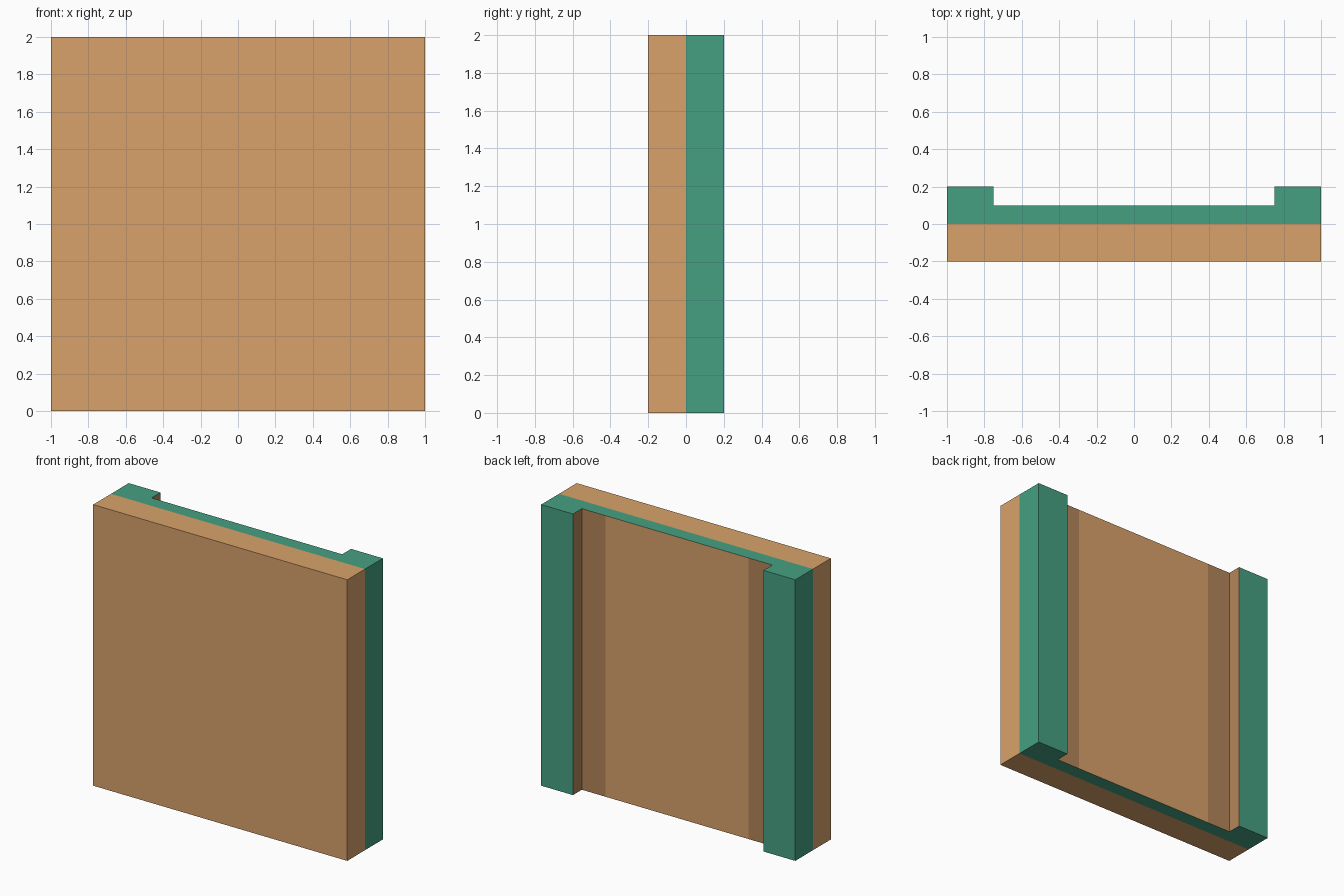
import bpy, bmesh

if "Cube" in bpy.data.objects:
    bpy.data.objects.remove(bpy.data.objects["Cube"])


def material(name, rgb):
    m = bpy.data.materials.new(name)
    m.diffuse_color = (*rgb, 1)
    m.use_nodes = True
    m.node_tree.nodes["Principled BSDF"].inputs["Base Color"].default_value = m.diffuse_color
    return m


brown = material("brown", (0.694, 0.361, 0.147))
dark_brown = material("dark_brown", (0.451, 0.239, 0.100))
green = material("green", (0.061, 0.352, 0.223))


def extrude_profile(name, profile, side_mats, cap_mat, height=2.0):
    """Upright prism from an (x, y) outline, with one material per side."""
    mats = [brown, dark_brown, green]
    bm = bmesh.new()
    low = [bm.verts.new((x, y, 0)) for x, y in profile]
    high = [bm.verts.new((x, y, height)) for x, y in profile]
    for cap in (low[::-1], high):
        bm.faces.new(cap).material_index = mats.index(cap_mat)
    n = len(profile)
    for i, mat in enumerate(side_mats):
        j = (i + 1) % n
        bm.faces.new((low[i], low[j], high[j], high[i])).material_index = mats.index(mat)
    bmesh.ops.recalc_face_normals(bm, faces=bm.faces[:])
    mesh = bpy.data.meshes.new(name)
    bm.to_mesh(mesh)
    bm.free()
    for m in mats:
        mesh.materials.append(m)
    obj = bpy.data.objects.new(name, mesh)
    bpy.context.collection.objects.link(obj)
    return obj


# Plain front slab
extrude_profile("front_panel", [(-1, -0.2), (1, -0.2), (1, 0), (-1, 0)],
                [brown] * 4, brown)

# Back frame: two green posts joined by a recessed panel with dark side bands
half = [(1, 0), (1, 0.2), (0.75, 0.2), (0.75, 0.1), (0.5625, 0.1)]
outline = half + [(-x, y) for x, y in reversed(half)]
sides = [green, green, dark_brown, dark_brown]
extrude_profile("back_frame", outline, sides + [brown] + sides[::-1] + [green], green)
